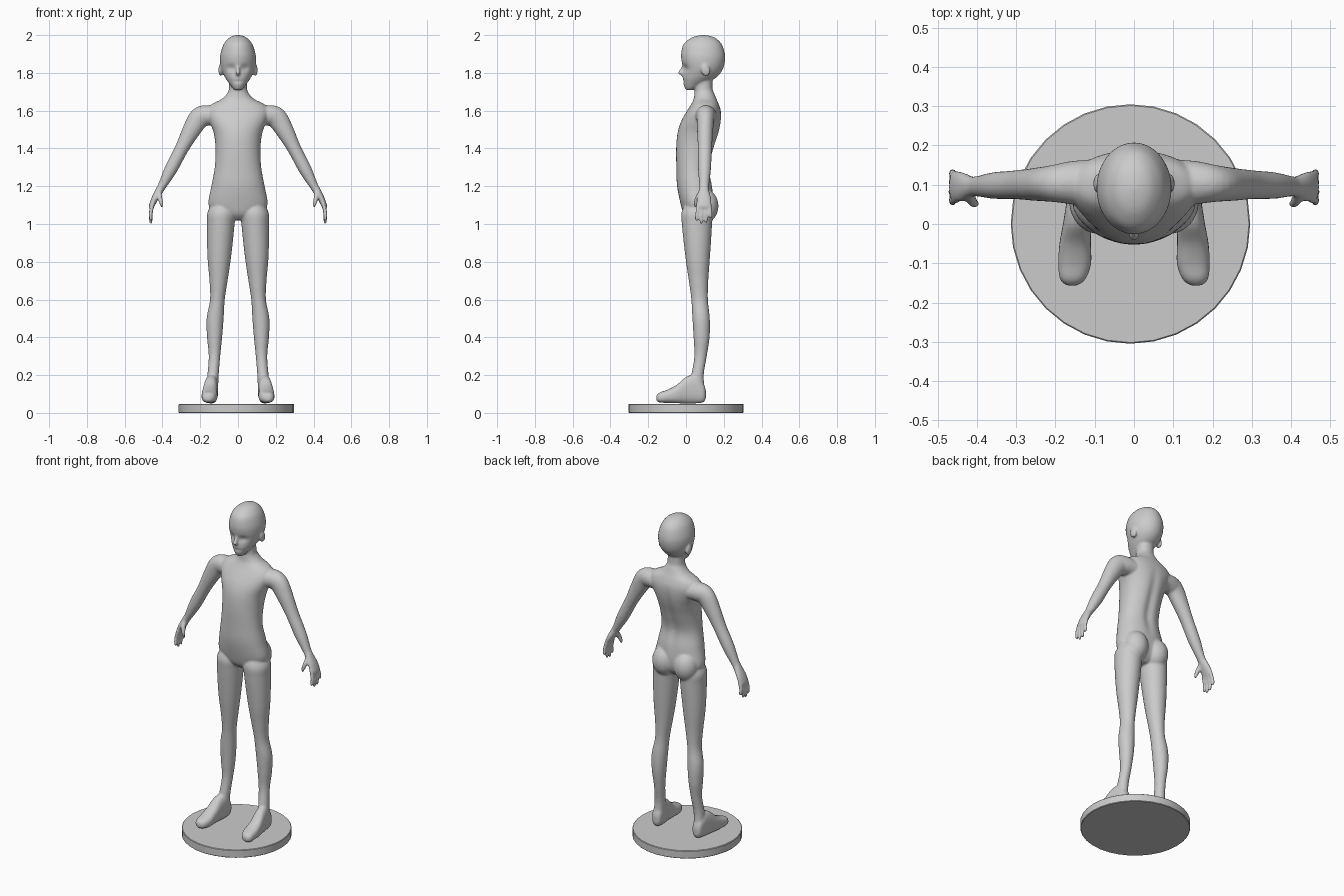
import bpy, bmesh, math
from mathutils import Vector, Matrix

bm = bmesh.new()


def spline(rows, steps=5):
    """Catmull-Rom interpolation of section rows."""
    out = []
    for i in range(len(rows) - 1):
        a, b, c, d = (rows[max(0, min(len(rows) - 1, i + k))] for k in (-1, 0, 1, 2))
        for s in range(steps):
            t = s / steps
            out.append([0.5 * (2 * q + (r - p) * t + (2 * p - 5 * q + 4 * r - w) * t * t
                               + (3 * q - p - 3 * r + w) * t ** 3)
                        for p, q, r, w in zip(a, b, c, d)])
    return out + [list(rows[-1])]


def loft(rows, ref, normal=None, side=1, power=2.0, n=40, warp=None):
    """Rows are x, y, z, radius along ref, radius across it."""
    rows = spline(rows)
    rings = []
    for i, (x, y, z, a, b) in enumerate(rows):
        a, b = max(a, 0.002), max(b, 0.002)
        d = Vector(normal) if normal else (
            Vector(rows[min(i + 1, len(rows) - 1)][:3]) - Vector(rows[max(i - 1, 0)][:3])).normalized()
        v = Vector(ref)
        v = (v - d * v.dot(d)).normalized()
        u = d.cross(v)
        ring = []
        for k in range(n):
            t = 2 * math.pi * k / n
            c, s = math.cos(t), math.sin(t)
            p = (Vector((x, y, z)) + v * a * math.copysign(abs(c) ** (2 / power), c)
                 + u * b * math.copysign(abs(s) ** (2 / power), s))
            if warp:
                p = warp(p)
            p.x *= side
            ring.append(bm.verts.new(p))
        rings.append(ring)
    faces = [bm.faces.new((p[k], p[(k + 1) % n], q[(k + 1) % n], q[k]))
             for p, q in zip(rings, rings[1:]) for k in range(n)]
    faces += [bm.faces.new(rings[0]), bm.faces.new(rings[-1])]
    bmesh.ops.recalc_face_normals(bm, faces=faces)


def upright(rows):
    """z, x0, x1, y0, y1 -> loft rows."""
    return [((a + b) / 2, (c + d) / 2, z, (b - a) / 2, (d - c) / 2) for z, a, b, c, d in rows]


def ball(loc, size, rot=0):
    m = Matrix.Translation(loc) @ Matrix.Rotation(rot, 4, 'X') @ Matrix.Diagonal((*size, 1))
    bmesh.ops.create_uvsphere(bm, u_segments=24, v_segments=16, radius=1, matrix=m)


# Torso and neck, with a groove along the spine
def spine(p):
    if p.y > 0.09 and 1.15 < p.z < 1.6:
        p.y -= 0.012 * math.exp(-(p.x / 0.025) ** 2) * math.sin((p.z - 1.15) / 0.45 * math.pi)
    return p


torso = [(1.02, .05, .02, .10), (1.05, .11, -.01, .13), (1.10, .156, -.027, .145),
         (1.20, .141, -.047, .14), (1.30, .123, -.051, .125), (1.40, .119, -.052, .15),
         (1.48, .128, -.045, .175), (1.54, .15, -.027, .186), (1.59, .165, .0, .186),
         (1.63, .145, .025, .175), (1.66, .088, .04, .162), (1.69, .058, .045, .15),
         (1.72, .048, .047, .14), (1.80, .048, .05, .14)]
loft(upright([(z, -w, w, a, b) for z, w, a, b in torso]), (1, 0, 0), (0, 0, 1),
     power=2.15, n=64, warp=spine)


# Head, with eye sockets and a mouth dent
def face(p):
    if p.y < 0.06:
        p.y += 0.012 * math.exp(-((abs(p.x) - .036) / .022) ** 2 - ((p.z - 1.825) / .018) ** 2)
        p.y += 0.006 * math.exp(-(p.x / .03) ** 2 - ((p.z - 1.755) / .006) ** 2)
    return p


head = [(1.708, .012, .005, .03), (1.715, .024, -.003, .05), (1.735, .040, -.012, .09),
        (1.765, .062, -.017, .145), (1.79, .076, -.016, .175), (1.82, .088, -.016, .195),
        (1.86, .095, -.023, .206), (1.90, .093, -.026, .206), (1.95, .077, -.014, .19),
        (1.98, .054, .018, .163), (1.994, .032, .05, .133), (2.001, .004, .088, .096)]
loft(upright([(z, -w, w, a, b) for z, w, a, b in head]), (1, 0, 0), (0, 0, 1), n=72, warp=face)

# Nose
loft([(0, -.008, 1.845, .007, .008), (0, -.022, 1.815, .010, .012),
      (0, -.030, 1.800, .013, .013), (0, -.018, 1.785, .008, .006)], (1, 0, 0), (0, 0, -1), n=20)

leg = upright([(1.12, .03, .13, .0, .12), (1.06, .012, .162, -.024, .14), (1.0, .018, .164, -.022, .138),
               (.9, .028, .164, -.012, .132), (.8, .040, .160, .0, .125), (.7, .055, .151, .015, .118),
               (.6, .070, .148, .028, .116), (.5, .076, .166, .034, .126), (.4, .084, .164, .040, .125),
               (.3, .094, .155, .044, .11), (.2, .102, .162, .028, .094), (.12, .106, .168, .015, .1)])
foot = [(x, y, (a + b) / 2, w, (b - a) / 2) for y, x, w, a, b in
        [(.105, .137, .012, .075, .12), (.092, .137, .028, .056, .155), (.05, .139, .034, .05, .2),
         (.0, .145, .036, .05, .19), (-.05, .15, .040, .051, .148), (-.10, .151, .042, .053, .122),
         (-.14, .156, .033, .055, .108), (-.157, .158, .014, .065, .092)]]
arm = [(.10, .105, 1.57, .06, .05), (.16, .105, 1.575, .055, .054), (.205, .103, 1.56, .047, .056),
       (.25, .101, 1.49, .042, .047), (.30, .10, 1.395, .037, .036), (.355, .098, 1.29, .034, .034),
       (.40, .096, 1.205, .026, .023), (.415, .095, 1.18, .027, .021),
       (.44, .095, 1.135, .038, .018), (.458, .095, 1.095, .038, .014), (.462, .095, 1.082, .03, .008)]

for s in (1, -1):
    # Legs, feet and buttocks
    loft(leg, (1, 0, 0), (0, 0, 1), s)
    loft(foot, (1, 0, 0), (0, -1, 0), s, power=2.5)
    ball((s * .072, .098, 1.095), (.072, .074, .09))
    # Arms and hands
    loft(arm, (0, 1, 0), None, s)
    # Fingers
    for y0, y1, length in ((.064, .056, .075), (.084, .081, .09), (.105, .106, .085), (.125, .131, .06)):
        r = .0105
        loft([(.450, y0, 1.11, r, r), (.462, (y0 + y1) / 2, 1.09 - length * .4, r, r),
              (.461, y1, 1.09 - length * .85, r * .9, r * .9),
              (.459, y1, 1.09 - length, .004, .004)], (0, 1, 0), None, s, n=16)
    # Thumb
    loft([(.418, .085, 1.17, .016, .014), (.414, .062, 1.14, .014, .013),
          (.406, .052, 1.11, .011, .011), (.401, .050, 1.085, .004, .004)], (0, 1, 0), None, s, n=16)
    # Ears
    ball((s * .092, .103, 1.815), (.012, .024, .034), math.radians(15))

# Fuse everything into one smooth skin
mesh = bpy.data.meshes.new("figure_body")
bm.to_mesh(mesh)
bm.free()
body = bpy.data.objects.new("figure_body", mesh)
bpy.context.collection.objects.link(body)
fuse = body.modifiers.new("fuse", 'REMESH')
fuse.mode = 'VOXEL'
fuse.voxel_size = 0.0055
fuse.use_smooth_shade = True
soften = body.modifiers.new("soften", 'SMOOTH')
soften.factor = 0.5
soften.iterations = 8

# Round display base
bpy.ops.mesh.primitive_cylinder_add(vertices=32, radius=0.305, depth=0.048, location=(-0.009, 0, 0.024))
base = bpy.context.object
base.name = "display_base"
edge = base.modifiers.new("edge", 'BEVEL')
edge.width = 0.003
edge.limit_method = 'ANGLE'
bpy.ops.object.shade_smooth_by_angle()
